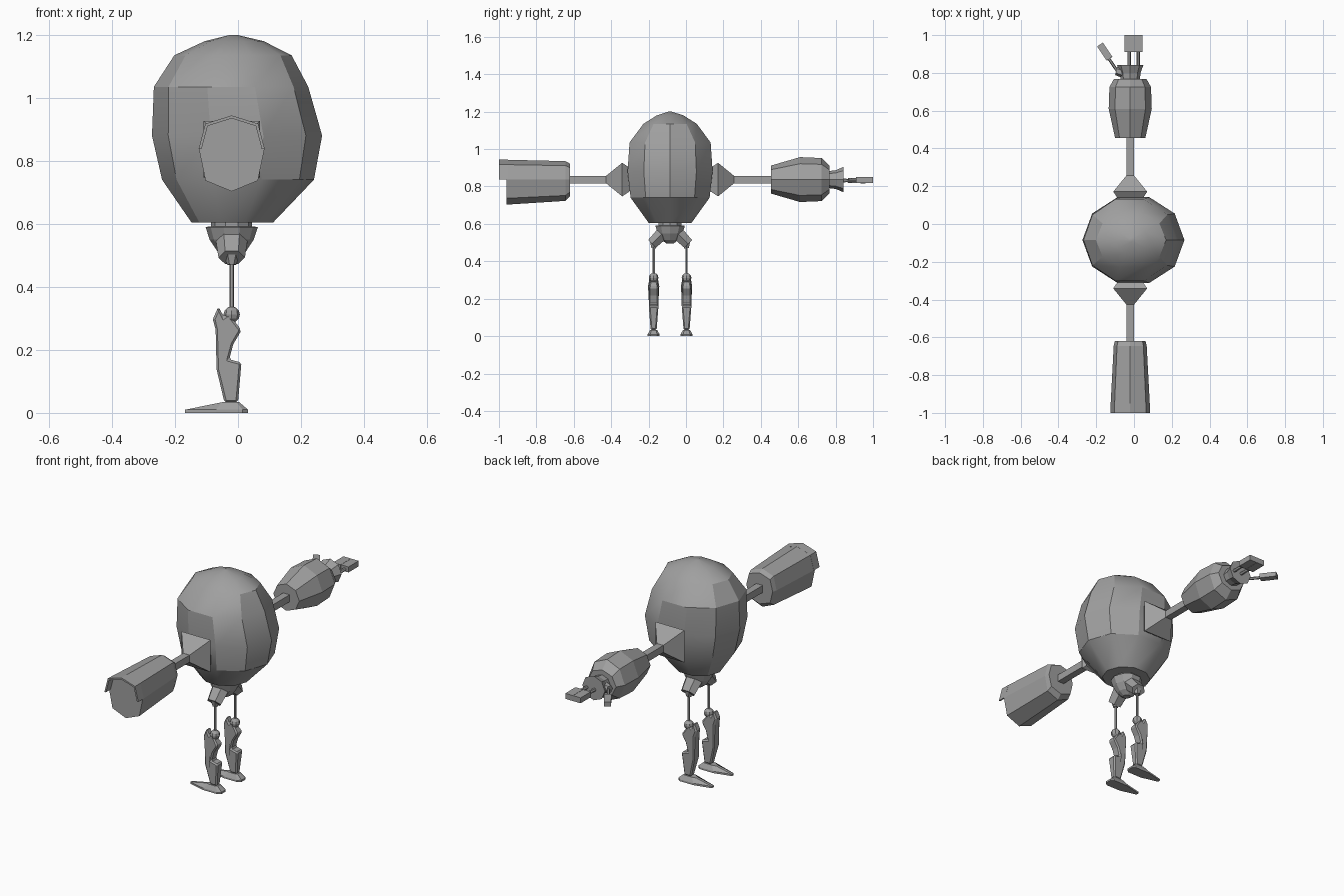
import bpy, bmesh, math
from mathutils import Vector

if "Cube" in bpy.data.objects:
    bpy.data.objects.remove(bpy.data.objects["Cube"])

grey = bpy.data.materials.new("metal grey")
grey.diffuse_color = (0.35, 0.35, 0.35, 1)
grey.use_nodes = True
grey.node_tree.nodes["Principled BSDF"].inputs["Base Color"].default_value = grey.diffuse_color
CX, CY, AZ = -0.02, -0.085, 0.837   # mid-line, body depth centre, arm height


def add(name, bm, smooth=None):
    bmesh.ops.recalc_face_normals(bm, faces=bm.faces)
    me = bpy.data.meshes.new(name)
    bm.to_mesh(me)
    bm.free()
    me.materials.append(grey)
    ob = bpy.data.objects.new(name, me)
    bpy.context.collection.objects.link(ob)
    if smooth:
        bpy.ops.object.select_all(action='DESELECT')
        bpy.context.view_layer.objects.active = ob
        ob.select_set(True)
        bpy.ops.object.shade_smooth_by_angle(angle=math.radians(smooth))
    return ob


def loft(name, rings, smooth=None):
    """Skin a list of equal-length point rings and cap both ends."""
    bm = bmesh.new()
    vs = [[bm.verts.new(p) for p in r] for r in rings]
    n = len(vs[0])
    for a, b in zip(vs, vs[1:]):
        for i in range(n):
            j = (i + 1) % n
            bm.faces.new((a[i], a[j], b[j], b[i]))
    bm.faces.new(vs[0])
    bm.faces.new(vs[-1])
    return add(name, bm, smooth)


def ring_z(n, x, y, z, rx, ry):
    return [(x + rx * math.cos(math.tau * i / n), y + ry * math.sin(math.tau * i / n), z)
            for i in range(n)]


def ring_y(n, y, rx, rz, turn=0.0, z=AZ):
    return [(CX + rx * math.cos(math.tau * (i + turn) / n), y,
             z + rz * math.sin(math.tau * (i + turn) / n)) for i in range(n)]


def tube(name, a, b, r1, r2, n, turn=0.0, flat=1.0):
    """Prism from a to b; flat squashes it across its second axis."""
    a, b = Vector(a), Vector(b)
    d = (b - a).normalized()
    u = Vector((1, 0, 0)) if abs(d.x) < 0.3 else Vector((0, 0, 1)).cross(d)
    u = (u - d * u.dot(d)).normalized()
    w = d.cross(u)
    rings = []
    for c, r in ((a, r1), (b, r2)):
        angs = [math.tau * (i + turn) / n for i in range(n)]
        rings.append([c + u * r * math.cos(t) + w * r * flat * math.sin(t) for t in angs])
    return loft(name, rings)


# Body: ten-sided egg
body = [(0.605, -0.018, 0.13, 0.12), (0.74, 0, 0.241, 0.222), (0.88, -0.003, 0.27, 0.239),
        (1.035, -0.022, 0.245, 0.228), (1.135, -0.016, 0.186, 0.15),
        (1.18, -0.012, 0.093, 0.075), (1.2, -0.015, 0.01, 0.01)]
loft("body", [ring_z(10, x, CY, z, rx, ry) for z, x, rx, ry in body], 30)

# Pelvis bowl below the body
bowl = [(0.61, 0.065), (0.592, 0.065), (0.59, 0.083), (0.55, 0.07), (0.515, 0.047), (0.495, 0.02)]
loft("pelvis", [ring_z(10, CX, CY, z, r, r) for z, r in bowl])

# Legs
shin_profile = [(-.08, .297), (-.062, .338), (-.045, .305), (-.03, .315), (-.01, .29),
                (.011, .262), (-.015, .218), (-.028, .17), (.011, .16), (0, .033),
                (-.043, .033), (-.068, .138), (-.071, .265)]
for side, word in ((-1, "front"), (1, "back")):
    y = CY + side * 0.088
    tube(word + "_hip", (CX, CY + side * 0.045, 0.545), (CX, CY + side * 0.097, 0.493),
         0.05, 0.042, 6, 0, 0.8)
    tube(word + "_hip_tip", (CX, CY + side * 0.085, 0.5), (CX, y, 0.47), 0.025, 0.014, 6)
    tube(word + "_thigh_rod", (CX, y, 0.49), (CX, y, 0.31), 0.007, 0.007, 6)

    # Knee ball
    bm = bmesh.new()
    bmesh.ops.create_uvsphere(bm, u_segments=8, v_segments=6, radius=0.026)
    bmesh.ops.translate(bm, verts=bm.verts, vec=(CX, y, 0.312))
    add(word + "_knee", bm)

    # Shin: extruded side profile, thinner at ankle and knee
    rings = []
    for s in (-1, 1):
        rings.append([(x, y + s * (0.016 if z < 0.04 else 0.026 if z < 0.27 else 0.02), z)
                      for x, z in shin_profile])
    shin = loft(word + "_shin", rings)
    bev = shin.modifiers.new("chamfer", 'BEVEL')
    bev.width, bev.segments, bev.limit_method = 0.007, 1, 'ANGLE'
    bev.angle_limit = math.radians(60)

    # Foot: pointed sole rising to the ankle
    sole = [(-.168, -.008), (-.07, -.032), (.015, -.032), (.032, -.018),
            (.032, .018), (.015, .032), (-.07, .032), (-.168, .008)]
    top = [(-.07, -.006), (-.05, -.018), (-.005, -.018), (.004, -.012),
           (.004, .012), (-.005, .018), (-.05, .018), (-.07, .006)]
    low = [(x, y + v, 0.0) for x, v in sole]
    mid = [(x, y + v, 0.01) for x, v in sole]
    high = [(x, y + v, 0.034 if x > -.06 else 0.03) for x, v in top]
    loft(word + "_foot", [low, mid, high])

# Shoulders (square pyramids) and arm rods
for side, word, end in ((-1, "front", 0.56), (1, "back", 0.56)):
    rings = [(0.205, 0.055), (0.256, 0.09), (0.342, 0.02)]
    loft(word + "_shoulder", [ring_y(4, CY + side * d, r * 1.414, r * 1.414, 0.5)
                              for d, r in rings])
    loft(word + "_arm_rod", [ring_y(4, CY + side * d, 0.028, 0.028, 0.5) for d in (0.32, end)])

# Front gauntlet: eight-sided barrel, deeper below, with a lip over the upper half
def barrel(y, k):
    pts = [(.104, .0), (.083, .08), (0, .106), (-.083, .08),
           (-.104, .0), (-.083, -.1), (0, -.134), (-.083 * -1, -.1)]
    return [(CX + x * k, y, AZ + z * k) for x, z in pts]


def order(r):
    return r

loft("front_gauntlet", [
    [(CX + (p[0] - CX) * 0.78, -0.62, AZ + (p[2] - AZ) * (0.80 if p[2] > AZ else 0.66))
     for p in barrel(0, 1)],
    [(CX + (p[0] - CX) * 0.84, -0.645, AZ + (p[2] - AZ) * (0.93 if p[2] > AZ else 0.85))
     for p in barrel(0, 1)],
    barrel(-0.96, 1.0)])
lip = [[a[i], b[i], c[i], d[i]]
       for a, b, c, d in [(barrel(-0.95, 1.0), barrel(-1.0, 1.01),
                           barrel(-1.0, 0.92), barrel(-0.95, 0.92))]
       for i in range(5)]
loft("gauntlet_lip", lip)

# Back forearm: eight-sided barrel
arm = [(0.455, 0.08, 0.075), (0.61, 0.114, 0.12), (0.725, 0.11, 0.115), (0.768, 0.086, 0.073)]
loft("back_forearm", [ring_y(8, y, rx, rz) for y, rx, rz in arm])

# Hand: wrist, flared palm, two fingers and a thumb
loft("palm", [ring_y(8, y, rx, rz) for y, rx, rz in
              ((0.76, 0.05, 0.045), (0.8, 0.055, 0.05), (0.843, 0.07, 0.068))])
for x, word in ((-0.026, "inner"), (0.022, "outer")):
    tube(word + "_finger_rod", (x, 0.83, 0.83), (x, 0.92, 0.832), 0.009, 0.009, 6)
    tube(word + "_fingertip", (x, 0.91, 0.835), (x, 1.0, 0.835), 0.033, 0.033, 4, 0.5, 0.65)
tube("thumb_base", (-0.05, 0.80, AZ), (-0.095, 0.81, AZ), 0.03, 0.022, 6)
tube("thumb_rod", (-0.085, 0.805, AZ), (-0.14, 0.885, 0.833), 0.008, 0.008, 6)
tube("thumb_tip", (-0.13, 0.875, 0.833), (-0.18, 0.95, 0.83), 0.026, 0.026, 4, 0.5, 0.7)
